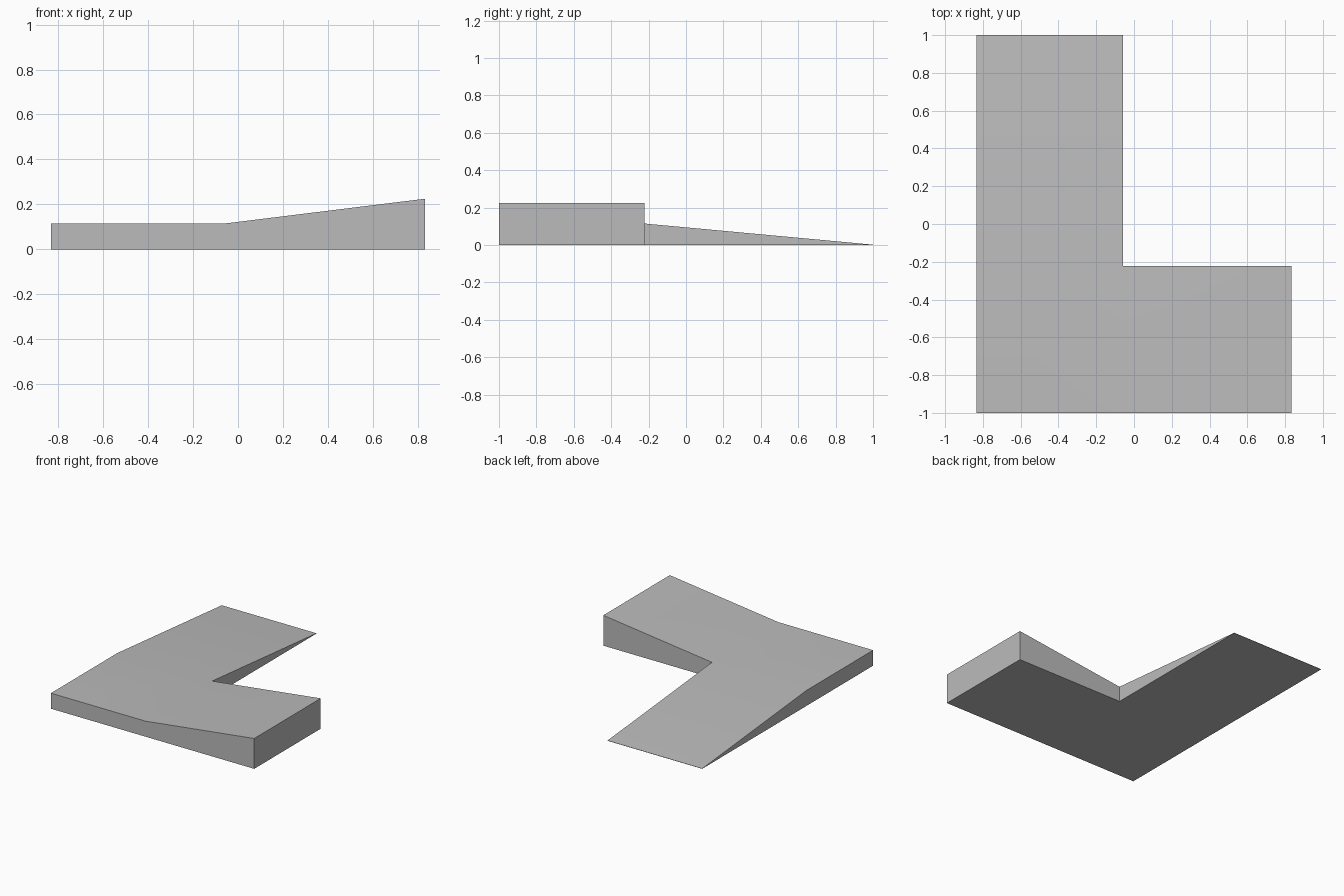
import bpy
import bmesh

if "Cube" in bpy.data.objects:
    bpy.data.objects.remove(bpy.data.objects["Cube"], do_unlink=True)

# Plain grey surface
grey = bpy.data.materials.new("plain grey")
grey.use_nodes = True
colour = (0.5, 0.5, 0.5, 1)
grey.diffuse_color = colour
grey.node_tree.nodes["Principled BSDF"].inputs["Base Color"].default_value = colour

# Outline levels: outer edge, inner corner, arm end
X = (-0.833, -0.057, 0.833)
Y = (-1.0, -0.222, 1.0)
LANDING, HIGH, LOW = 0.115, 0.225, 0.002

bm = bmesh.new()


def height(i, j):
    """Flat landing, rising along x and falling along y."""
    return HIGH if i == 2 else LOW if j == 2 else LANDING


# Corner landing, rising arm and falling arm as three cells sharing edges
cells = [(0, 0), (1, 0), (0, 1)]
corners = {(i + a, j + b) for i, j in cells for a in (0, 1) for b in (0, 1)}
top = {c: bm.verts.new((X[c[0]], Y[c[1]], height(*c))) for c in sorted(corners)}
base = {c: bm.verts.new((X[c[0]], Y[c[1]], 0)) for c in sorted(corners)}

for i, j in cells:
    loop = [(i, j), (i + 1, j), (i + 1, j + 1), (i, j + 1)]
    bm.faces.new([top[c] for c in loop])
    bm.faces.new([base[c] for c in reversed(loop)])

# Side walls round the outline
outline = [(0, 0), (1, 0), (2, 0), (2, 1), (1, 1), (1, 2), (0, 2), (0, 1)]
for a, b in zip(outline, outline[1:] + outline[:1]):
    bm.faces.new([base[a], base[b], top[b], top[a]])

bmesh.ops.recalc_face_normals(bm, faces=bm.faces)
mesh = bpy.data.meshes.new("corner_ramp")
bm.to_mesh(mesh)
bm.free()
mesh.materials.append(grey)
ramp = bpy.data.objects.new("corner_ramp", mesh)
bpy.context.collection.objects.link(ramp)

# Soft shading over the gentle bends, crisp walls
bpy.context.view_layer.objects.active = ramp
ramp.select_set(True)
bpy.ops.object.shade_smooth_by_angle(angle=0.5)
